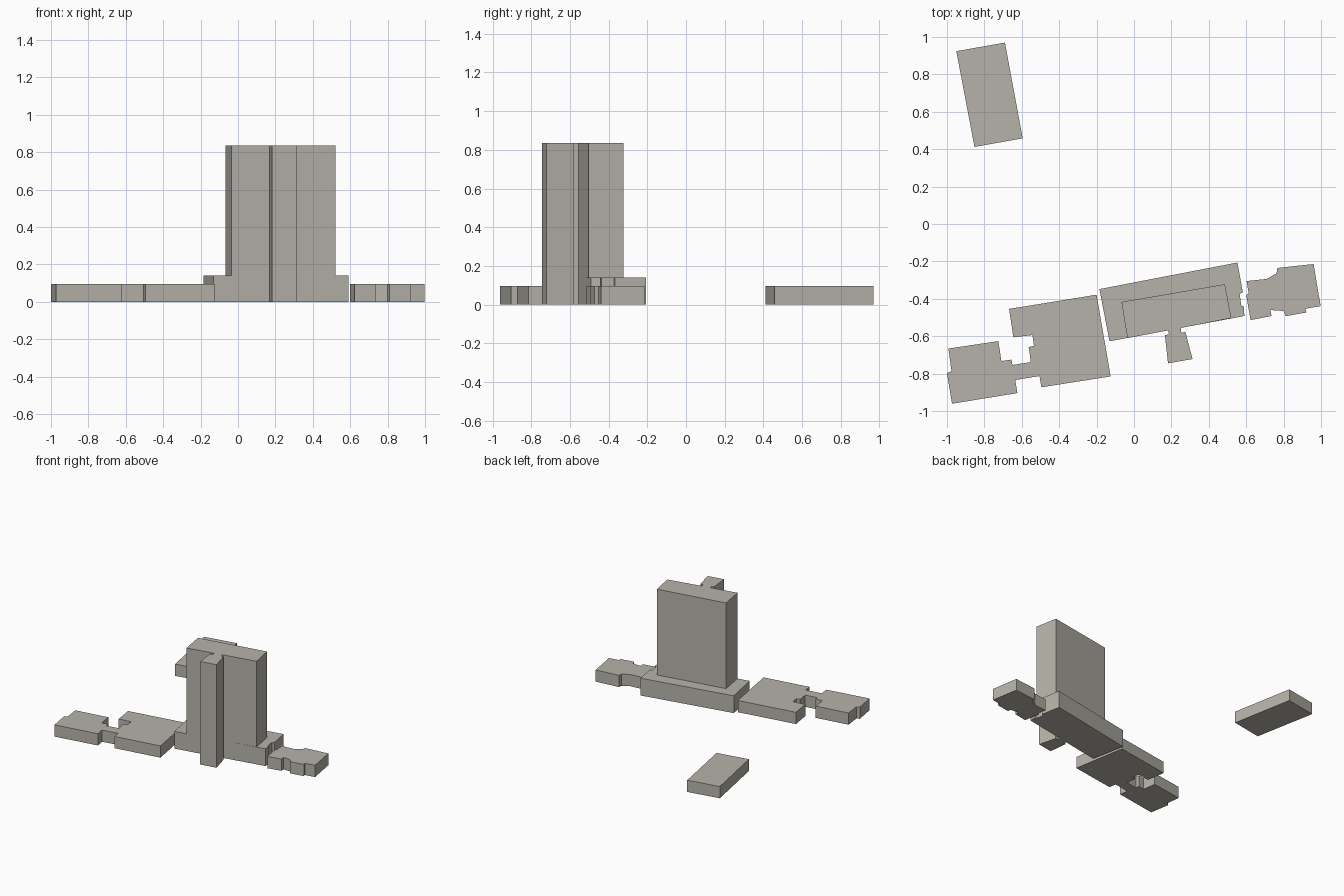
import bpy
import bmesh

# Remove the default cube only
default_cube = bpy.data.objects.get("Cube")
if default_cube:
    bpy.data.objects.remove(default_cube, do_unlink=True)

# Single stone colour for every building
stone = bpy.data.materials.new("warm grey stone")
stone.use_nodes = True
stone_colour = (0.47, 0.45, 0.40, 1)
stone.diffuse_color = stone_colour
for node in stone.node_tree.nodes:
    if node.type == "BSDF_PRINCIPLED":
        node.inputs["Base Color"].default_value = stone_colour
        node.inputs["Roughness"].default_value = 0.9

LOW_HEIGHT = 0.095
PODIUM_HEIGHT = 0.14
TOWER_HEIGHT = 0.835


def extrude_footprint(name, footprint, height):
    """Raise a ground plan into a closed, flat-faced block."""
    mesh = bpy.data.meshes.new(name)
    bm = bmesh.new()
    base = bm.faces.new([bm.verts.new((x, y, 0)) for x, y in footprint])
    result = bmesh.ops.extrude_face_region(bm, geom=[base], use_keep_orig=True)
    top_verts = [g for g in result["geom"] if isinstance(g, bmesh.types.BMVert)]
    bmesh.ops.translate(bm, vec=(0, 0, height), verts=top_verts)
    bmesh.ops.recalc_face_normals(bm, faces=bm.faces[:])
    bm.to_mesh(mesh)
    bm.free()
    mesh.materials.append(stone)
    block = bpy.data.objects.new(name, mesh)
    bpy.context.collection.objects.link(block)
    return block


# Detached low building at the back
extrude_footprint("detached_block", [
    (-.95, .924), (-.69, .97), (-.595, .458), (-.853, .412),
], LOW_HEIGHT)

# Wide low wing with a courtyard notch and a smaller linked block
extrude_footprint("courtyard_wing", [
    (-.668, -.454), (-.2, -.378), (-.125, -.815), (-.495, -.873),
    (-.505, -.813), (-.635, -.834), (-.623, -.904), (-.973, -.961),
    (-1, -.797), (-.976, -.787), (-.992, -.666), (-.725, -.626),
    (-.709, -.733), (-.655, -.725), (-.65, -.754), (-.552, -.738),
    (-.563, -.658), (-.535, -.652), (-.543, -.594), (-.645, -.606),
], LOW_HEIGHT)

# Podium under the tower, with a shallow recess in its end wall
extrude_footprint("podium", [
    (-.185, -.348), (.553, -.206), (.582, -.366), (.565, -.373),
    (.574, -.438), (.588, -.441), (.59, -.492), (-.131, -.627),
], PODIUM_HEIGHT)

# Tall slab with the projecting stair shaft on its front
extrude_footprint("tower", [
    (-.067, -.417), (.486, -.322), (.52, -.503), (.25, -.556),
    (.253, -.58), (.275, -.578), (.313, -.722), (.182, -.745),
    (.165, -.595), (.187, -.59), (.182, -.569), (-.035, -.61),
], TOWER_HEIGHT)

# Small low wing with stepped walls
extrude_footprint("stepped_wing", [
    (.602, -.305), (.709, -.294), (.762, -.264), (.767, -.235),
    (.96, -.214), (.998, -.439), (.917, -.453), (.922, -.473),
    (.81, -.493), (.8, -.465), (.73, -.46), (.735, -.492),
    (.623, -.514), (.6, -.38), (.613, -.372),
], LOW_HEIGHT)
